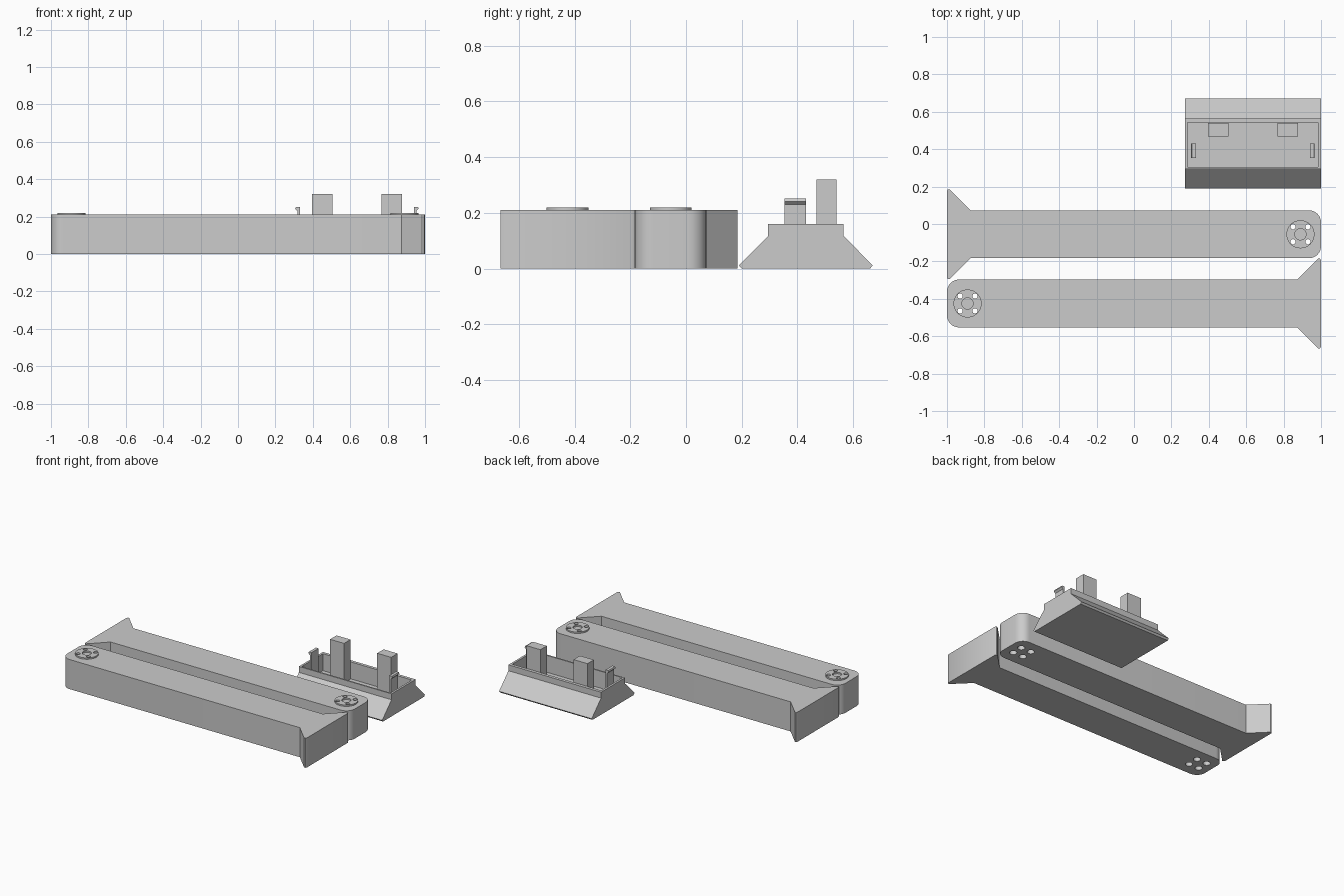
import bpy, bmesh, math
from mathutils import Vector, Matrix

cube = bpy.data.objects.get("Cube")
if cube:
    bpy.data.objects.remove(cube)

grey = bpy.data.materials.new("plain grey")
grey.use_nodes = True
grey.diffuse_color = (0.6, 0.6, 0.6, 1)
grey.node_tree.nodes["Principled BSDF"].inputs["Base Color"].default_value = (0.6, 0.6, 0.6, 1)


def finish(name, bm):
    bmesh.ops.recalc_face_normals(bm, faces=bm.faces)
    mesh = bpy.data.meshes.new(name)
    bm.to_mesh(mesh)
    bm.free()
    mesh.materials.append(grey)
    obj = bpy.data.objects.new(name, mesh)
    bpy.context.collection.objects.link(obj)
    return obj


def prism(name, points, direction):
    """Extrude a closed 3D outline along a direction."""
    bm = bmesh.new()
    face = bm.faces.new([bm.verts.new(p) for p in points])
    new = bmesh.ops.extrude_face_region(bm, geom=[face])["geom"]
    bmesh.ops.translate(bm, vec=Vector(direction),
                        verts=[v for v in new if isinstance(v, bmesh.types.BMVert)])
    return finish(name, bm)


def box(name, x0, x1, y0, y1, z0, z1):
    return prism(name, [(x0, y0, z0), (x1, y0, z0), (x1, y1, z0), (x0, y1, z0)],
                 (0, 0, z1 - z0))


def disc(name, x, y, radius, z0, z1, sides=32):
    bm = bmesh.new()
    bmesh.ops.create_cone(bm, cap_ends=True, segments=sides, radius1=radius, radius2=radius,
                          depth=z1 - z0, matrix=Matrix.Translation((x, y, (z0 + z1) / 2)))
    return finish(name, bm)


def select_only(obj):
    bpy.ops.object.select_all(action='DESELECT')
    obj.select_set(True)
    bpy.context.view_layer.objects.active = obj


def boolean(obj, tool, operation='DIFFERENCE'):
    mod = obj.modifiers.new("boolean", 'BOOLEAN')
    mod.operation = operation
    mod.solver = 'EXACT'
    mod.object = tool
    select_only(obj)
    bpy.ops.object.modifier_apply(modifier=mod.name)
    bpy.data.objects.remove(tool)


# Arms: flared foot at one end, rounded pivot end with a drilled boss at the other
HALF, HEIGHT, CORNER, PIVOT = 0.128, 0.21, 0.065, 0.89


def arm(name, y, turn):
    side = [(-1, 0.23), (-0.995, 0.24), (-0.985, 0.24), (-0.873, HALF)]
    for i in range(9):
        a = math.radians(90 - i * 90 / 8)
        side.append((1 - CORNER + CORNER * math.cos(a), HALF - CORNER + CORNER * math.sin(a)))
    outline = side + [(px, -py) for px, py in reversed(side)]
    obj = prism(name, [(px * turn, py * turn + y, 0) for px, py in outline], (0, 0, HEIGHT))
    cx = PIVOT * turn
    boolean(obj, disc("boss", cx, y, 0.075, 0.15, HEIGHT + 0.01, 48), 'UNION')
    boolean(obj, disc("centre_recess", cx, y, 0.03, HEIGHT, 0.3))
    # Through holes, widened from below for screw heads
    for sx in (-1, 1):
        for sy in (-1, 1):
            hx, hy = cx + sx * 0.04, y + sy * 0.04
            boolean(obj, disc("screw_hole", hx, hy, 0.014, -0.1, 0.3, 20))
            boolean(obj, disc("head_recess", hx, hy, 0.024, -0.1, 0.17, 20))
    select_only(obj)
    bpy.ops.object.shade_smooth_by_angle(angle=math.radians(30))


arm("back_arm", -0.055, 1)
arm("front_arm", -0.425, -1)

# Wedge-sided tray with an open top
X0, X1, YC = 0.272, 1.0, 0.43
half = [(0.23, 0), (0.24, 0.012), (0.135, 0.118), (0.135, 0.16)]
profile = half + [(-y, z) for y, z in reversed(half)]
tray = prism("tray", [(X0, YC + y - 0.008, z) for y, z in profile], (X1 - X0, 0, 0))
for v in tray.data.vertices:
    v.co.y += 0.008
FLOOR = 0.04
boolean(tray, box("tray_cavity", X0 + 0.015, X1 - 0.015, 0.305, 0.543, FLOOR, 0.3))

# Posts and outward-hooked clips, mirrored about the tray's middle
mid = (X0 + X1) / 2
for label, s in (("right", -1), ("left", 1)):
    a, b = sorted((mid + s * 0.13, mid + s * 0.24))
    box(label + "_post", a, b, 0.468, 0.54, FLOOR - 0.01, 0.32)
    hook = [(0.305, FLOOR - 0.01), (0.318, FLOOR - 0.01), (0.318, 0.23),
            (0.33, 0.242), (0.326, 0.252), (0.305, 0.252)]
    prism(label + "_clip", [(mid + s * x, 0.353, z) for x, z in hook], (0, 0.078, 0))
